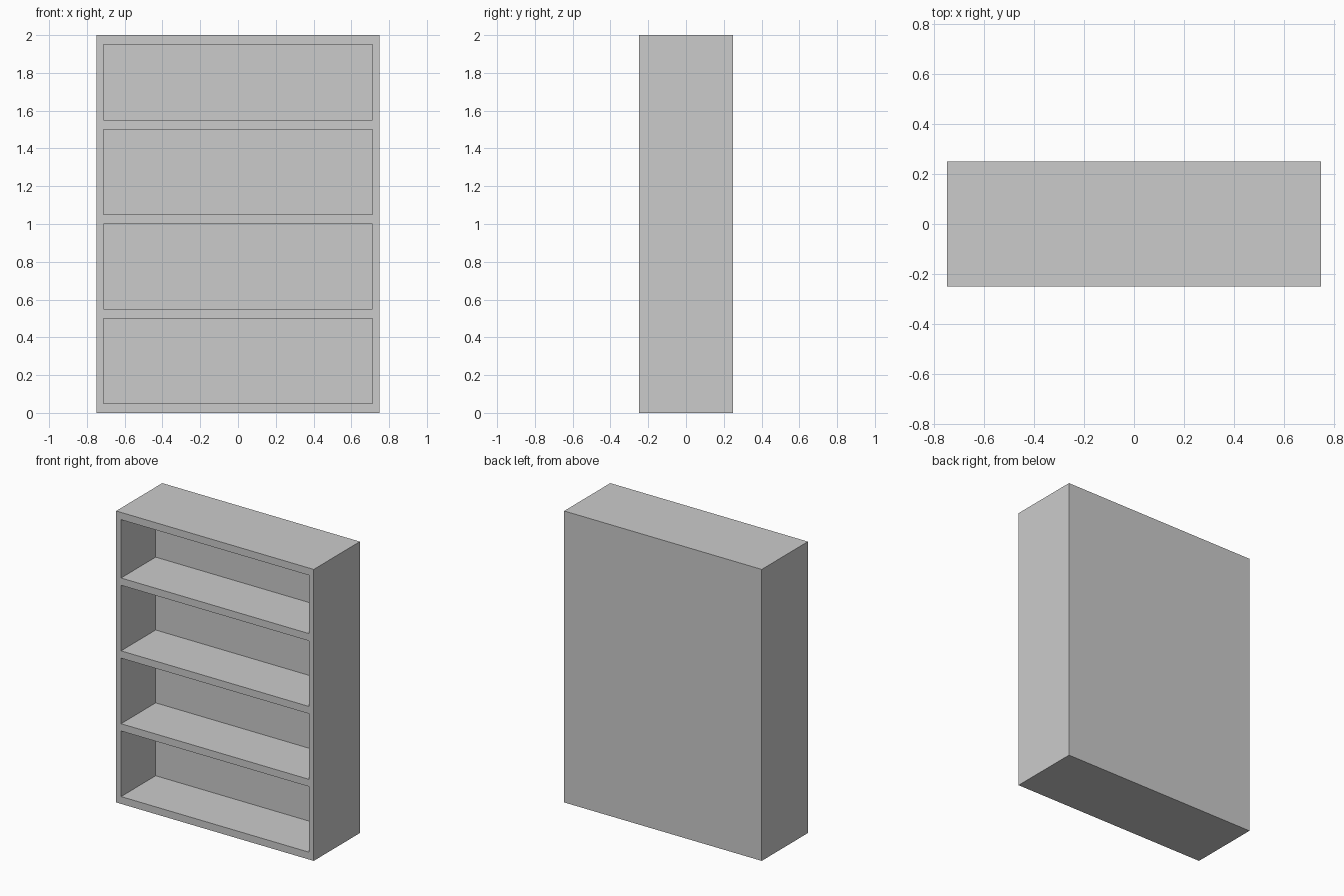
import bpy, bmesh
from mathutils import Matrix, Vector

if "Cube" in bpy.data.objects:
    bpy.data.objects.remove(bpy.data.objects["Cube"])

W, D, H = 1.5, 0.5, 2.0
INNER_X = 0.7125          # inner face of the side panels
POCKET = 0.375            # depth of each compartment
BAYS = [(0.05, 0.5), (0.55, 1.0), (1.05, 1.5), (1.55, 1.95)]

bm = bmesh.new()

# Solid carcass block
bmesh.ops.create_cube(bm, size=1, matrix=Matrix.Translation((0, 0, H / 2)) @ Matrix.Diagonal((W, D, H, 1)))


def front_faces():
    return [f for f in bm.faces if f.normal.y < -0.9]


def cut(co, normal):
    """Slice only the front face along a plane."""
    faces = front_faces()
    geom = faces + list({e for f in faces for e in f.edges}) + list({v for f in faces for v in f.verts})
    bmesh.ops.bisect_plane(bm, geom=geom, dist=1e-5, plane_co=co, plane_no=normal)
    bm.normal_update()


# Outline the panels and shelves on the front
bm.normal_update()
for x in (-INNER_X, INNER_X):
    cut((x, 0, 0), (1, 0, 0))
for z in (z for bay in BAYS for z in bay):
    cut((0, 0, z), (0, 0, 1))

# Push the compartments back from the front
openings = []
for f in front_faces():
    c = f.calc_center_median()
    if abs(c.x) < 0.1 and any(a < c.z < b for a, b in BAYS):
        openings.append(f)
pushed = bmesh.ops.extrude_discrete_faces(bm, faces=openings)["faces"]
for f in pushed:
    bmesh.ops.translate(bm, verts=f.verts, vec=Vector((0, POCKET, 0)))

bmesh.ops.recalc_face_normals(bm, faces=bm.faces)
mesh = bpy.data.meshes.new("bookcase")
bm.to_mesh(mesh)
bm.free()
bpy.context.collection.objects.link(bpy.data.objects.new("bookcase", mesh))
